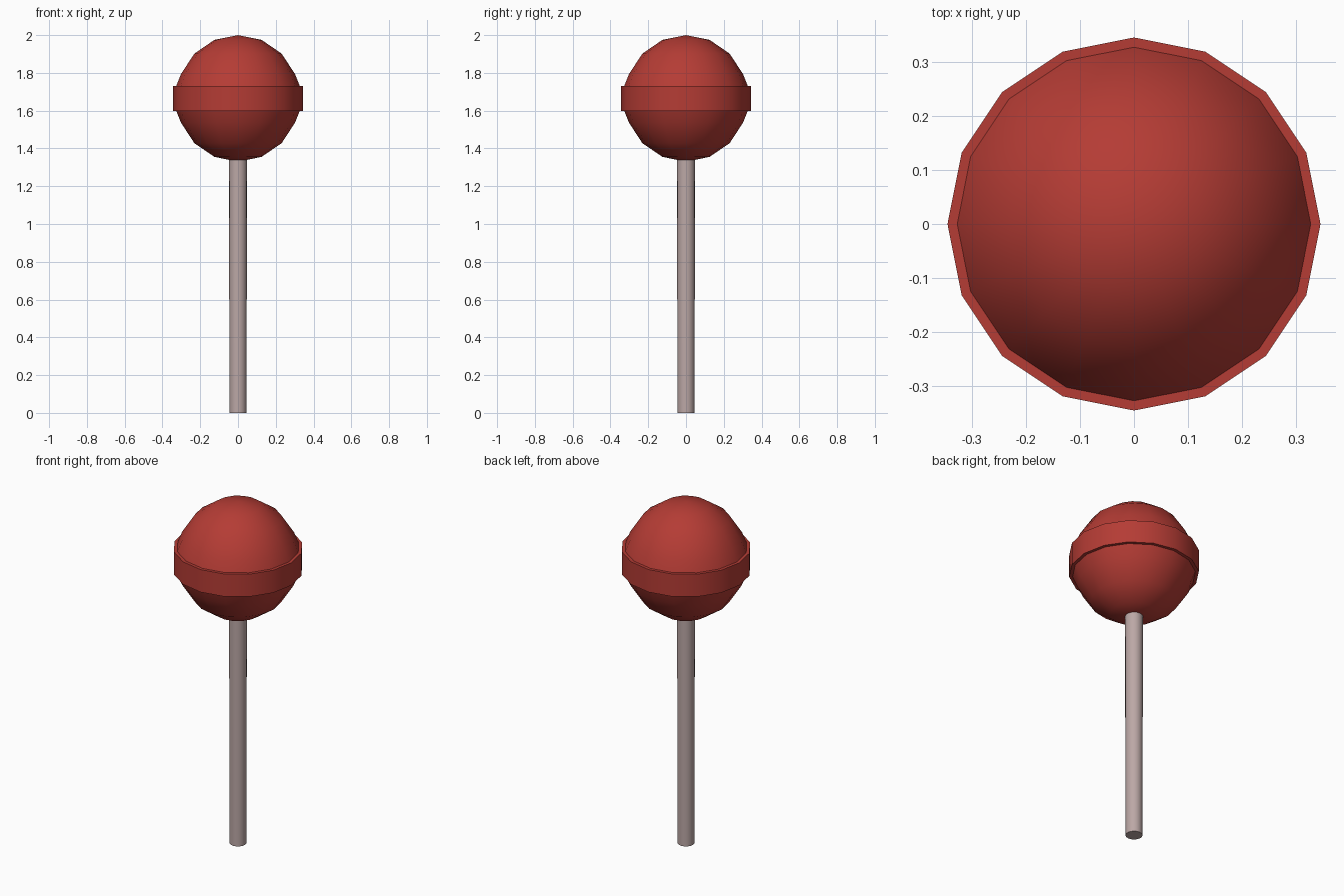
import bpy, bmesh, math

if "Cube" in bpy.data.objects:
    bpy.data.objects.remove(bpy.data.objects["Cube"])

SIDES = 16


def material(name, rgb):
    m = bpy.data.materials.new(name)
    m.diffuse_color = (*rgb, 1)
    m.use_nodes = True
    m.node_tree.nodes["Principled BSDF"].inputs["Base Color"].default_value = m.diffuse_color
    return m


def lathe(name, profile, mat, angle=35):
    """Spin an (r, z) profile, bottom to top, around z; r = 0 makes a pole."""
    bm = bmesh.new()
    rings = []
    for r, z in profile:
        n = 1 if r == 0 else SIDES
        rings.append([bm.verts.new((r * math.cos(math.tau * i / SIDES),
                                    r * math.sin(math.tau * i / SIDES), z))
                      for i in range(n)])
    for a, b in zip(rings, rings[1:]):
        for i in range(SIDES):
            j = (i + 1) % SIDES
            quad = [a[i % len(a)], a[j % len(a)], b[j % len(b)], b[i % len(b)]]
            bm.faces.new(list(dict.fromkeys(quad)))
    for ring in (rings[0], rings[-1]):
        if len(ring) > 1:
            bm.faces.new(ring)
    bmesh.ops.recalc_face_normals(bm, faces=bm.faces[:])
    mesh = bpy.data.meshes.new(name)
    bm.to_mesh(mesh)
    bm.free()
    mesh.materials.append(mat)
    ob = bpy.data.objects.new(name, mesh)
    bpy.context.collection.objects.link(ob)
    bpy.ops.object.select_all(action='DESELECT')
    ob.select_set(True)
    bpy.context.view_layer.objects.active = ob
    bpy.ops.object.shade_smooth_by_angle(angle=math.radians(angle))


red = material("candy red", (0.46, 0.045, 0.035))
paper = material("paper stick", (0.50, 0.39, 0.38))

# Candy ball with a raised band around the middle
MID, R, H, BAND = 1.665, 0.327, 0.335, 0.066
upper = [(R, BAND)]
upper += [(R * math.cos(k * math.pi / 8), H * math.sin(k * math.pi / 8)) for k in (1, 2, 3)]
upper.append((0, H))
half = [(0.345, BAND)] + upper
lathe("candy_ball", [(r, MID - z) for r, z in reversed(half)] +
      [(r, MID + z) for r, z in half], red)

# Stick, very slightly wider towards the candy
lathe("stick", [(0.045, 0), (0.048, 1.36)], paper)
